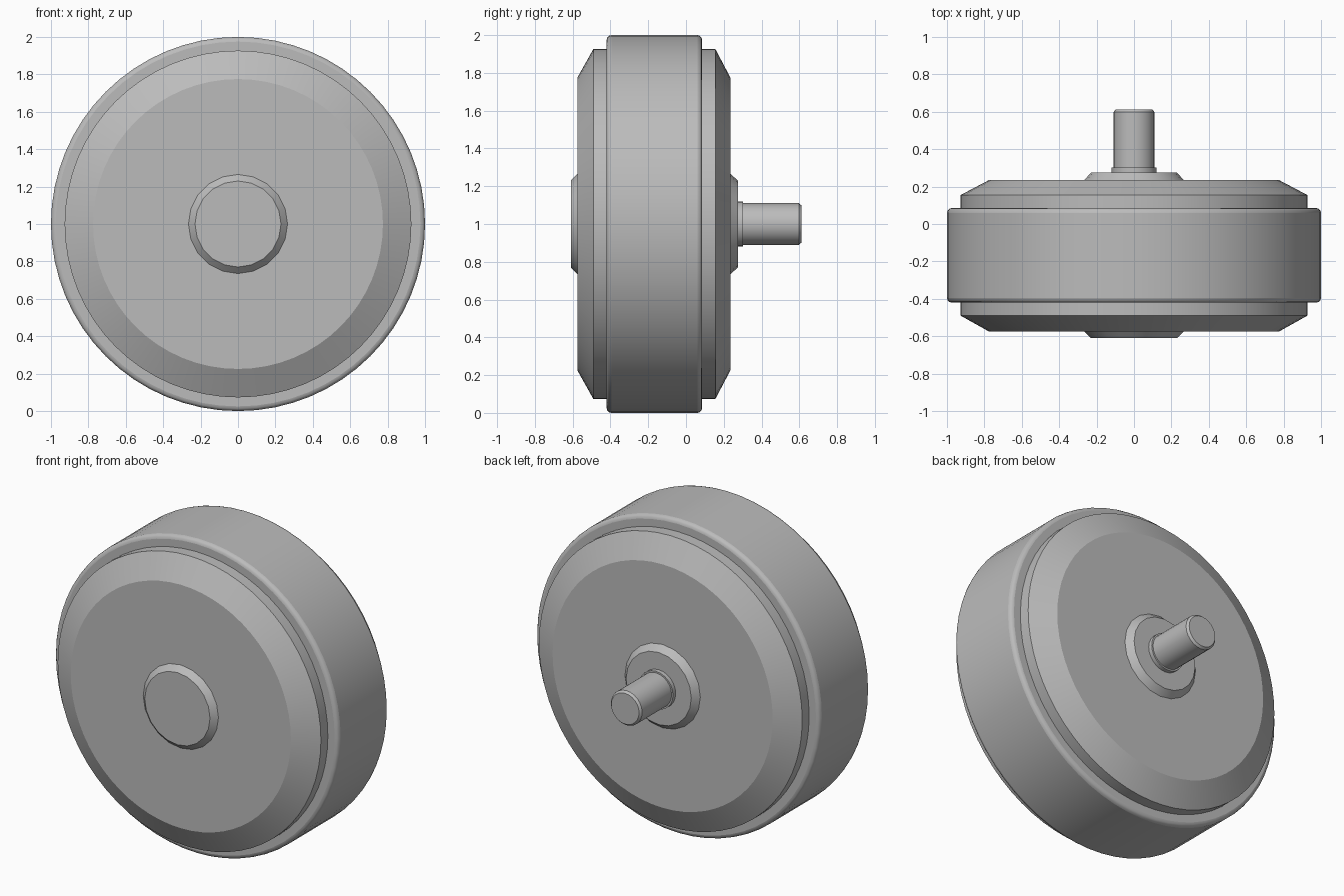
import bpy, bmesh, math

cube = bpy.data.objects.get("Cube")
if cube:
    bpy.data.objects.remove(cube, do_unlink=True)

# Single metal colour
metal = bpy.data.materials.new("grey_metal")
metal.use_nodes = True
grey = (0.5, 0.5, 0.5, 1)
metal.diffuse_color = grey
metal.node_tree.nodes["Principled BSDF"].inputs["Base Color"].default_value = grey


def turned_part(name, profile, sides, smooth=30, bevel=0.0):
    """Revolve (radius, y) points about the wheel axis and cap both ends."""
    bm = bmesh.new()
    rings = []
    for r, y in profile:
        ring = []
        for i in range(sides):
            a = 2 * math.pi * i / sides
            ring.append(bm.verts.new((r * math.cos(a), y, r * math.sin(a))))
        rings.append(ring)
    for low, high in zip(rings, rings[1:]):
        for i in range(sides):
            j = (i + 1) % sides
            bm.faces.new((low[i], low[j], high[j], high[i]))
    bm.faces.new(rings[0])
    bm.faces.new(rings[-1])
    bmesh.ops.recalc_face_normals(bm, faces=bm.faces)
    mesh = bpy.data.meshes.new(name)
    bm.to_mesh(mesh)
    bm.free()
    mesh.materials.append(metal)
    obj = bpy.data.objects.new(name, mesh)
    bpy.context.collection.objects.link(obj)
    obj.location.z = 1
    if bevel:
        mod = obj.modifiers.new("rounded_rim", 'BEVEL')
        mod.width = bevel
        mod.segments = 3
        mod.limit_method = 'ANGLE'
    bpy.ops.object.select_all(action='DESELECT')
    obj.select_set(True)
    bpy.context.view_layer.objects.active = obj
    bpy.ops.object.shade_smooth_by_angle(angle=math.radians(smooth))
    return obj


# Outer drum with rounded rims
turned_part("outer_drum", [(1, -0.42), (1, 0.085)], 64, bevel=0.025)

# Inner housing with sloped shoulders on both sides
turned_part("inner_housing", [(0.775, -0.575), (0.927, -0.49),
                              (0.927, 0.155), (0.775, 0.235)], 64, smooth=25)

# Raised hub plates, front and back
for name, base, tip in (("front_hub", -0.57, -0.61), ("back_hub", 0.23, 0.275)):
    turned_part(name, [(0.27, base), (0.23, tip)], 20)

# Shaft collar and output shaft
turned_part("shaft_collar", [(0.12, 0.27), (0.12, 0.302)], 24)
turned_part("output_shaft", [(0.11, 0.2), (0.11, 0.598), (0.098, 0.612)], 24)
